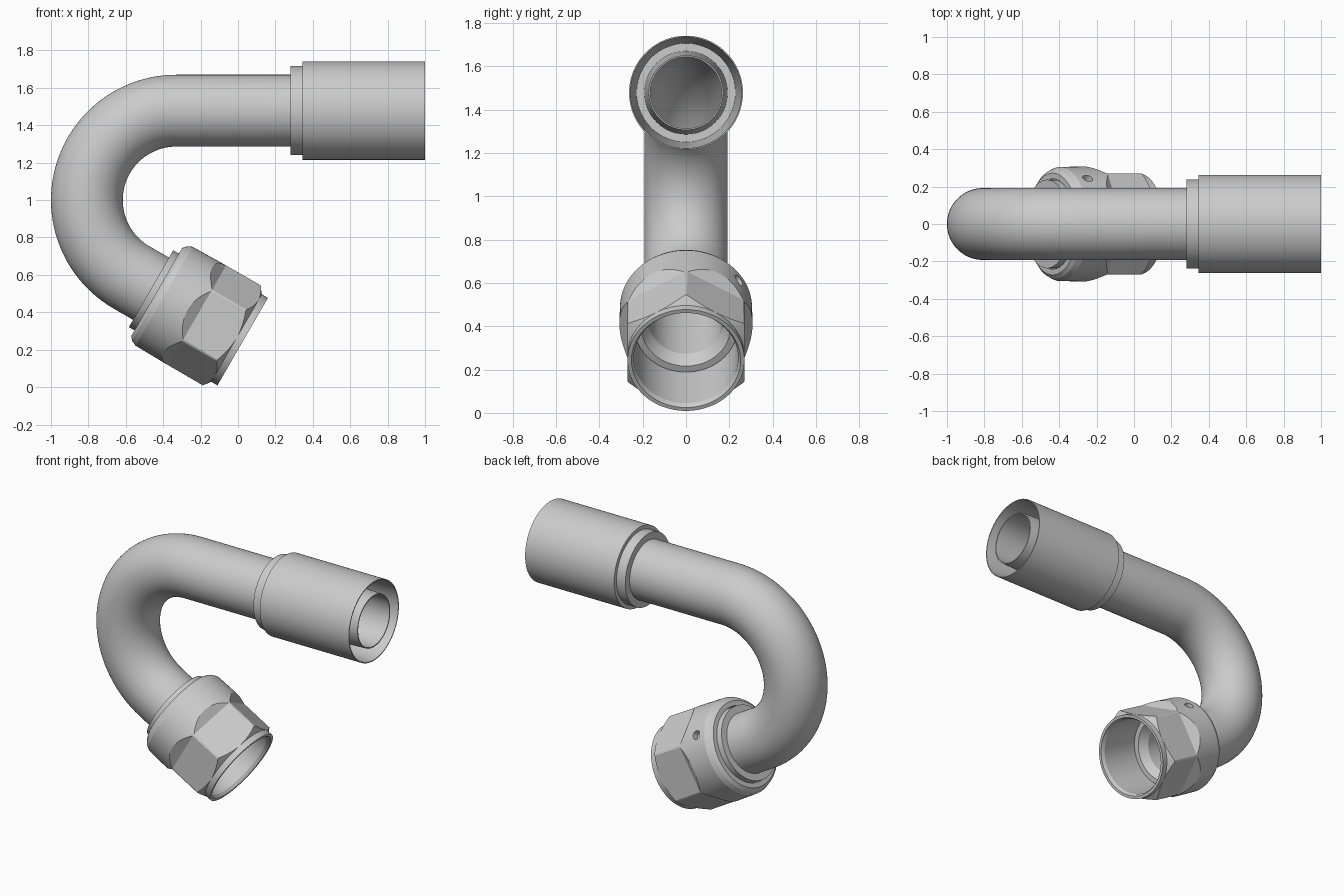
import bpy, bmesh, math
from mathutils import Vector

if "Cube" in bpy.data.objects:
    bpy.data.objects.remove(bpy.data.objects["Cube"])

# Centreline: straight from x=1, then a 150 degree bend, then straight into the nut
BEND_X, BEND_Z, BEND_R = -0.33, 1.0, 0.478
L1 = 1.0 - BEND_X
SWEEP = math.radians(150)
L2 = L1 + BEND_R * SWEEP
Y = Vector((0, 1, 0))


def frame(s):
    """Point and outward normal at distance s along the centreline."""
    ang = math.pi / 2 + min(max((s - L1) / BEND_R, 0), SWEEP)
    n = Vector((math.cos(ang), 0, math.sin(ang)))
    d = Vector((-n.z, 0, n.x))
    p = Vector((BEND_X, 0, BEND_Z)) + n * BEND_R
    p += d * (min(s - L1, 0) + max(s - L2, 0))
    return p, n


def rings(name, profile, seg=96, closed=True):
    """Sweep (distance, radius) pairs round the centreline."""
    bm = bmesh.new()
    loops = []
    for s, r in profile:
        p, n = frame(s)
        angs = [2 * math.pi * i / seg for i in range(seg)]
        loops.append([bm.verts.new(p + r * (n * math.cos(a) + Y * math.sin(a))) for a in angs])
    pairs = list(zip(loops, loops[1:]))
    if closed:
        pairs.append((loops[-1], loops[0]))
    for a, b in pairs:
        for i in range(seg):
            j = (i + 1) % seg
            bm.faces.new((a[i], a[j], b[j], b[i]))
    bmesh.ops.remove_doubles(bm, verts=bm.verts, dist=1e-5)
    bmesh.ops.recalc_face_normals(bm, faces=bm.faces)
    me = bpy.data.meshes.new(name)
    bm.to_mesh(me)
    bm.free()
    ob = bpy.data.objects.new(name, me)
    bpy.context.collection.objects.link(ob)
    return ob


def activate(ob):
    bpy.ops.object.select_all(action='DESELECT')
    ob.select_set(True)
    bpy.context.view_layer.objects.active = ob


def boolean(ob, cutter, operation):
    activate(ob)
    m = ob.modifiers.new("cut", 'BOOLEAN')
    m.operation, m.object, m.solver = operation, cutter, 'EXACT'
    bpy.ops.object.modifier_apply(modifier=m.name)
    bpy.data.objects.remove(cutter)


def past(profile):
    """Shift distances so they count from the end of the bend."""
    return [(L2 + t, r) for t, r in profile]


# Bent tube with tapered hose nipple, rear collar and coned sealing nose
arc = [L1 + (L2 - L1) * i / 48 for i in range(49)]
outer = [(0, 0.172), (0.55, 0.192)] + [(s, 0.192) for s in arc]
nose = past([(0.12, 0.192), (0.12, 0.237), (0.385, 0.237), (0.385, 0.205), (0.33, 0.17)])
inner = [(s, 0.165) for s in reversed(arc)] + [(0, 0.165)]
tube = rings("bent_tube", outer + nose + inner)

# Crimp sleeve with open, tapered mouth
sleeve = rings("crimp_sleeve", [
    (0, 0.263), (0.655, 0.263), (0.655, 0.238), (0.72, 0.238),
    (0.72, 0.185), (0.55, 0.185), (0.55, 0.228), (0, 0.257)])

# Swivel nut: turned body, hexagon flats, small locking hole
nut = rings("swivel_nut", past([
    (0.155, 0.241), (0.155, 0.272), (0.172, 0.292), (0.2, 0.305), (0.36, 0.308),
    (0.618, 0.309), (0.648, 0.27), (0.686, 0.27), (0.686, 0.252), (0.665, 0.241)]))
C = math.cos(math.pi / 6)
hexagon = rings("hex_cutter", past([
    (0.1, 0), (0.1, 0.4 / C), (0.30, 0.4 / C), (0.335, 0.315 / C),
    (0.405, 0.27 / C), (0.8, 0.27 / C), (0.8, 0)]), seg=6, closed=False)
boolean(nut, hexagon, 'INTERSECT')

p, n = frame(L2 + 0.265)
radial = (-n * 0.6 + Y * 0.8).normalized()
bpy.ops.mesh.primitive_cylinder_add(
    vertices=32, radius=0.028, depth=0.1, location=p + radial * 0.32,
    rotation=radial.to_track_quat('Z', 'Y').to_euler())
boolean(nut, bpy.context.object, 'DIFFERENCE')

for ob in (tube, sleeve, nut):
    activate(ob)
    bpy.ops.object.shade_smooth_by_angle(angle=math.radians(20))
